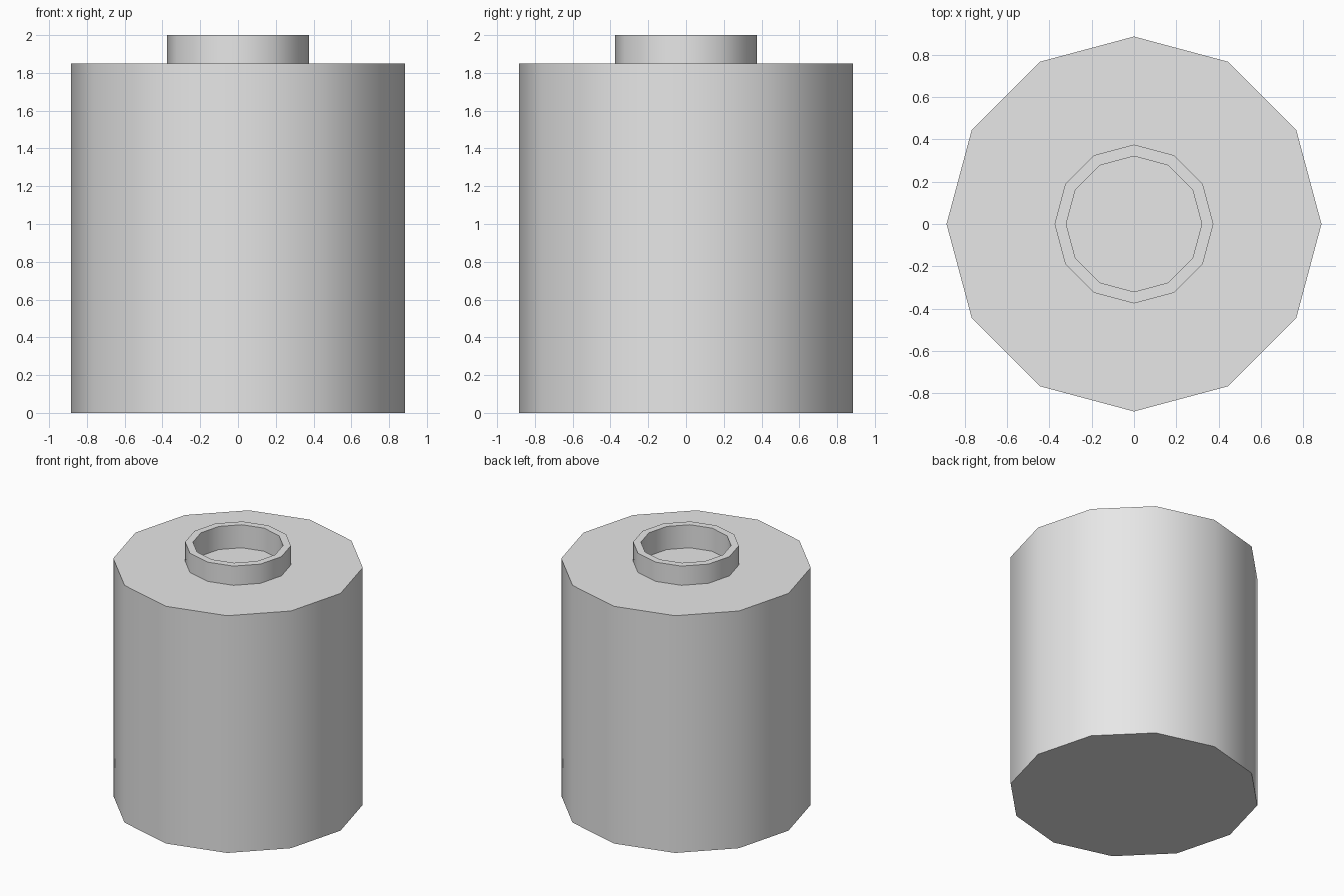
import bpy
import bmesh
from math import cos, sin, radians, tau

SIDES = 12

cube = bpy.data.objects.get("Cube")
if cube:
    bpy.data.objects.remove(cube, do_unlink=True)

grey = bpy.data.materials.new("light grey")
grey.use_nodes = True
grey.diffuse_color = (0.8, 0.8, 0.8, 1)
grey.node_tree.nodes["Principled BSDF"].inputs["Base Color"].default_value = grey.diffuse_color


def lathe(name, profile, cap_start=False, cap_end=False):
    """Turn a (radius, height) profile about z, with optional end caps."""
    bm = bmesh.new()
    rings = [[bm.verts.new((r * cos(tau * i / SIDES), r * sin(tau * i / SIDES), z))
              for i in range(SIDES)] for r, z in profile]
    for low, high in zip(rings, rings[1:]):
        for i in range(SIDES):
            j = (i + 1) % SIDES
            bm.faces.new((low[i], low[j], high[j], high[i]))
    if cap_start:
        bm.faces.new(rings[0][::-1])
    if cap_end:
        bm.faces.new(rings[-1])
    mesh = bpy.data.meshes.new(name)
    bm.to_mesh(mesh)
    bm.free()
    mesh.materials.append(grey)
    obj = bpy.data.objects.new(name, mesh)
    bpy.context.collection.objects.link(obj)
    bpy.ops.object.select_all(action='DESELECT')
    obj.select_set(True)
    bpy.context.view_layer.objects.active = obj
    bpy.ops.object.shade_smooth_by_angle(angle=radians(40))
    return obj


# Drum, collar and recessed mouth in one continuous turned profile
lathe("canister", [(0.885, 0), (0.885, 1.85), (0.375, 1.85), (0.375, 2),
                   (0.32, 2), (0.32, 1.82)], cap_start=True, cap_end=True)
